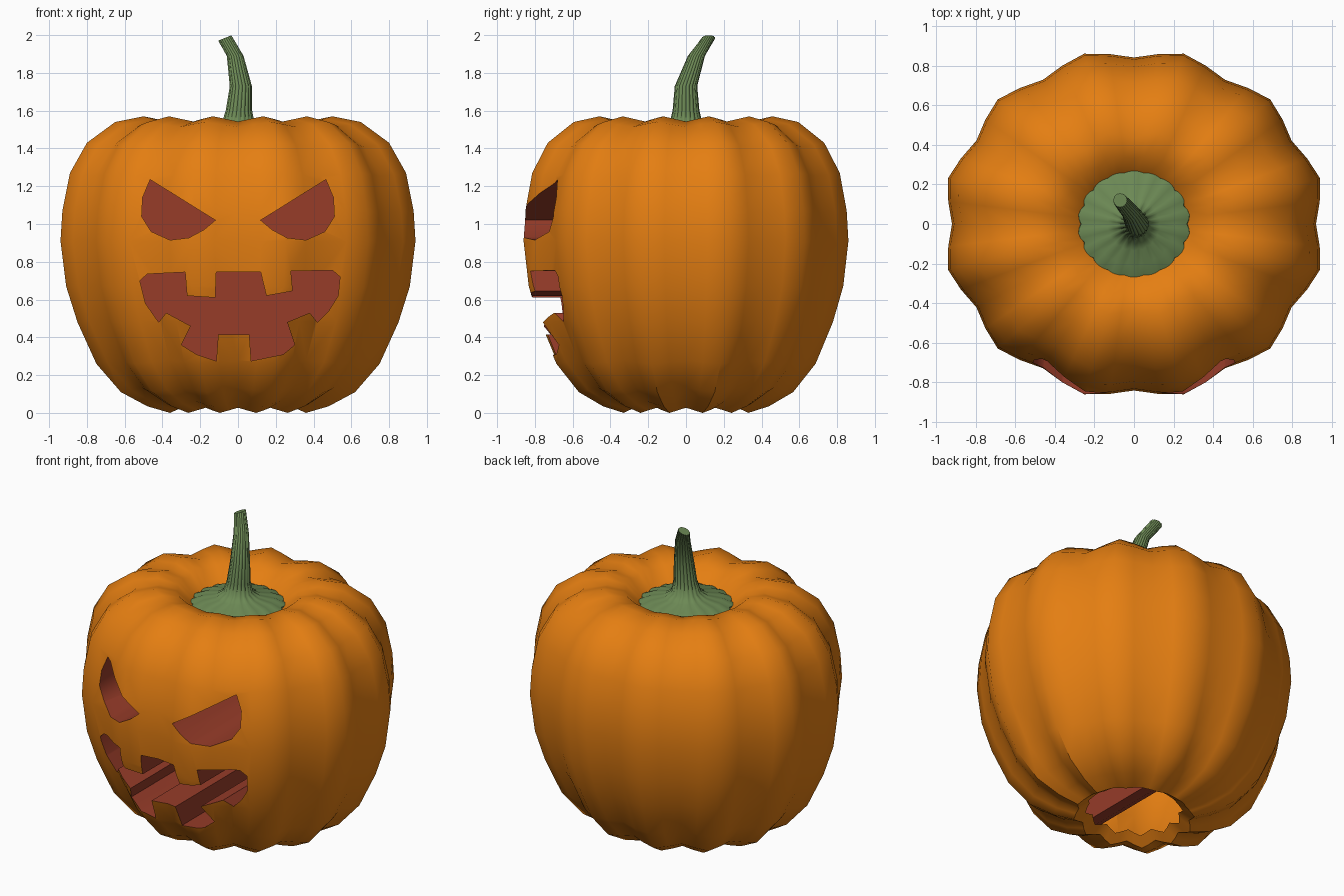
import bpy, bmesh, math

if "Cube" in bpy.data.objects:
    bpy.data.objects.remove(bpy.data.objects["Cube"], do_unlink=True)


def material(name, colour):
    m = bpy.data.materials.new(name)
    m.use_nodes = True
    m.diffuse_color = (*colour, 1)
    m.node_tree.nodes["Principled BSDF"].inputs["Base Color"].default_value = (*colour, 1)
    return m


orange = material("pumpkin orange", (0.78, 0.21, 0.006))
red = material("carved red", (0.31, 0.045, 0.022))
green = material("stem green", (0.15, 0.25, 0.09))


def new_object(name, bm, mats):
    bmesh.ops.recalc_face_normals(bm, faces=bm.faces)
    mesh = bpy.data.meshes.new(name)
    bm.to_mesh(mesh)
    bm.free()
    for m in mats:
        mesh.materials.append(m)
    obj = bpy.data.objects.new(name, mesh)
    bpy.context.collection.objects.link(obj)
    return obj


def skin(rings):
    """Closed surface through rings of points, with a fan at each end."""
    bm = bmesh.new()
    loops = [[bm.verts.new(p) for p in ring] for ring in rings]
    n = len(loops[0])
    for a, b in zip(loops, loops[1:]):
        for i in range(n):
            j = (i + 1) % n
            bm.faces.new((a[i], a[j], b[j], b[i]))
    for loop in (loops[0], loops[-1]):
        mid = bm.verts.new(sum((v.co for v in loop), loop[0].co * 0) / n)
        for i in range(n):
            bm.faces.new((loop[i], loop[(i + 1) % n], mid))
    return bm


def smooth(obj, angle):
    bpy.ops.object.select_all(action='DESELECT')
    obj.select_set(True)
    bpy.context.view_layer.objects.active = obj
    bpy.ops.object.shade_smooth_by_angle(angle=math.radians(angle))


# Body: twelve lobes, dipped at the top and bottom
LOBES, SEGMENTS, MIDDLE = 12, 48, 0.785
profile = [(0.29, 0.045), (0.36, 0.0), (0.48, 0.035), (0.62, 0.11), (0.75, 0.26),
           (0.85, 0.48), (0.91, 0.67), (0.94, 0.91), (0.93, 1.07), (0.89, 1.27),
           (0.8, 1.43), (0.65, 1.54), (0.5, 1.57), (0.38, 1.545), (0.28, 1.46), (0.22, 1.4)]


def lobed_ring(r, z):
    ring = []
    for i in range(SEGMENTS):
        a = math.tau * i / SEGMENTS
        valley = 0.5 + 0.5 * math.cos(LOBES * a)
        q = r - 0.052 * valley * min(1, r / 0.6)
        ring.append((1.035 * q * math.cos(a), 0.947 * q * math.sin(a),
                     MIDDLE + (z - MIDDLE) * (1 - 0.035 * valley)))
    return ring


body = new_object("pumpkin_body", skin([lobed_ring(r, z) for r, z in profile]), [orange, red])

# Face cutters: outlines pushed deep into the body
eye = [(0.12, 1.02), (0.465, 1.235), (0.505, 1.14), (0.51, 1.04), (0.46, 0.96),
       (0.36, 0.915), (0.26, 0.927), (0.18, 0.97)]
mouth = [(-0.52, 0.7), (-0.48, 0.735), (-0.28, 0.745), (-0.27, 0.62), (-0.12, 0.61),
         (-0.115, 0.745), (0.12, 0.745), (0.15, 0.62), (0.29, 0.645), (0.28, 0.75),
         (0.5, 0.755), (0.54, 0.72), (0.53, 0.62), (0.48, 0.54), (0.42, 0.48),
         (0.38, 0.53), (0.26, 0.48), (0.3, 0.36), (0.24, 0.31), (0.07, 0.275),
         (0.06, 0.415), (-0.105, 0.415), (-0.115, 0.275), (-0.22, 0.31), (-0.3, 0.36),
         (-0.25, 0.46), (-0.38, 0.53), (-0.42, 0.48), (-0.49, 0.58)]
bm = bmesh.new()
for outline in (eye, [(-x, z) for x, z in eye], mouth):
    front = bm.faces.new([bm.verts.new((x, -1.1, z)) for x, z in outline])
    extruded = bmesh.ops.extrude_face_region(bm, geom=[front], use_keep_orig=True)
    for v in extruded["geom"]:
        if isinstance(v, bmesh.types.BMVert):
            v.co.y = 0.2
for f in bm.faces:
    f.material_index = 1
cutter = new_object("face_cutter", bm, [orange, red])
cutter.hide_render = True

# Carve the face
cut = body.modifiers.new("carve", 'BOOLEAN')
cut.operation = 'DIFFERENCE'
cut.solver = 'EXACT'
cut.object = cutter
carved = bpy.data.meshes.new_from_object(
    body.evaluated_get(bpy.context.evaluated_depsgraph_get()))
body.modifiers.clear()
body.data = carved
bpy.data.objects.remove(cutter, do_unlink=True)

# Open the underside
bm = bmesh.new()
bm.from_mesh(carved)
under = [f for f in bm.faces if f.material_index == 0
         and f.calc_center_median().z < 0.2
         and f.calc_center_median().xy.length < 0.24]
bmesh.ops.delete(bm, geom=under, context='FACES')
bm.to_mesh(carved)
bm.free()
smooth(body, 40)

# Stem: ribbed cap flowing into a bent stalk (x, y, z, radius, rib depth)
path = [(0, 0, 1.4, 0.24, 0.01), (0, 0, 1.43, 0.28, 0.016), (0, 0, 1.455, 0.275, 0.018),
        (0, 0, 1.485, 0.21, 0.016), (0, 0, 1.5, 0.13, 0.012), (0, 0, 1.53, 0.085, 0.008),
        (0.005, 0, 1.6, 0.068, 0.006), (0.015, 0, 1.73, 0.057, 0.005),
        (-0.015, 0.055, 1.89, 0.043, 0.004), (-0.07, 0.12, 1.985, 0.034, 0.003)]
RIBS, STEPS = 18, 72
rings = []
for k, (x, y, z, r, depth) in enumerate(path):
    tilt = 0.4 if k == len(path) - 1 else 0
    ring = []
    for i in range(STEPS):
        a = math.tau * i / STEPS
        q = r + depth * (abs(math.sin(RIBS * a / 2)) - 0.5)
        dx, dy = q * math.cos(a), q * math.sin(a)
        ring.append((x + dx, y + dy, z + tilt * dx))
    rings.append(ring)
stem = new_object("stem", skin(rings), [green])
smooth(stem, 50)
